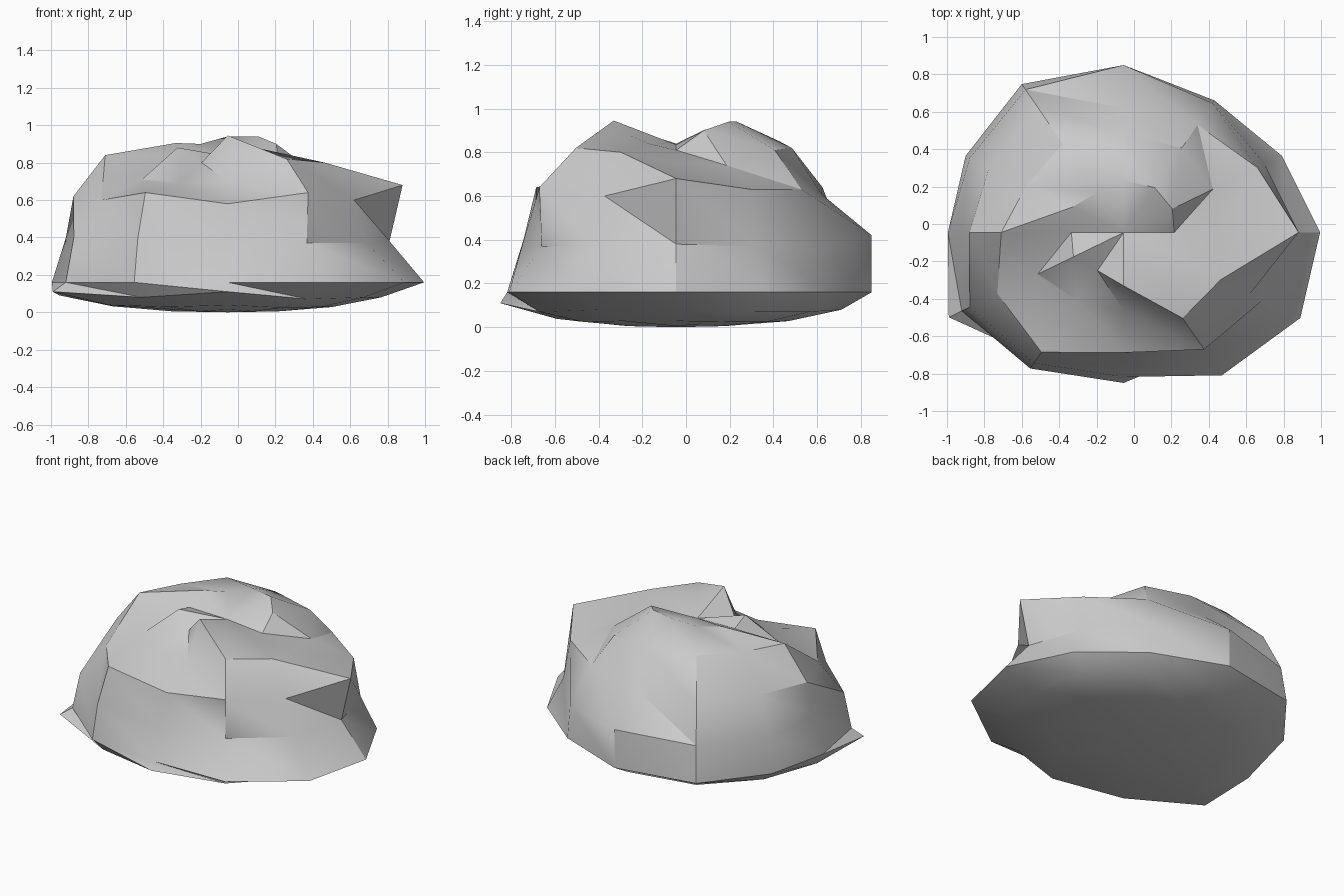
import bpy, bmesh, math

if "Cube" in bpy.data.objects:
    bpy.data.objects.remove(bpy.data.objects["Cube"])

N = 12
CX, CY, SQUASH = -0.055, -0.045, 0.84   # pole position and depth ratio

bm = bmesh.new()


def ring(radii, heights):
    """One irregular 12-sided loop, first point on +x, counter-clockwise."""
    if not isinstance(heights, list):
        heights = [heights] * N
    loop = []
    for i, (r, z) in enumerate(zip(radii, heights)):
        a = math.tau * i / N
        loop.append(bm.verts.new((CX + r * math.cos(a), CY + SQUASH * r * math.sin(a), z)))
    return loop


def bridge(low, high):
    """Triangulated band; diagonals twist the same way all round."""
    for i in range(N):
        j = (i + 1) % N
        bm.faces.new((low[i], low[j], high[i]))
        bm.faces.new((low[j], high[j], high[i]))


# Underside loops
under_r = [.82, .86, .84, .90, .92, .87, .90, 1.08, .92, .958, .86, .84]
under_z = [.08, .07, .07, .08, .08, .08, .09, .11, .08, .11, .07, .08]
rings = [
    ring([r * .33 for r in under_r], [.005 + .01 * (i % 2) for i in range(N)]),
    ring([r * .68 for r in under_r], [z * .35 for z in under_z]),
    ring(under_r, under_z),
]
# Widest rim
rings.append(ring([1.05, .976, .97, 1.065, 1.09, .976, .94, 1.0, 1.0, .92, 1.05, 1.09], .16))
# Wall
rings.append(ring([.865, .87, .95, 1.065, 1.05, .95, .865, .95, .96, .84, .845, .86],
                  [.38, .37, .38, .42, .40, .40, .40, .40, .40, .37, .37, .37]))
# Shoulder
rings.append(ring([.935, .825, .79, .79, .92, .83, .825, .78, .88, .765, .86, .78],
                  [.68, .63, .63, .61, .64, .64, .62, .60, .64, .58, .64, .60]))
# Upper slope
rings.append(ring([.50, .55, .62, .63, .65, .60, .655, .53, .50, .50, .63, .60],
                  [.75, .74, .81, .82, .85, .84, .84, .71, .69, .70, .82, .80]))
# Crest
rings.append(ring([.27, .30, .33, .33, .29, .32, .28, .31, .28, .34, .30, .30],
                  [.81, .90, .94, .94, .90, .905, .84, .88, .80, .945, .88, .84]))

for low, high in zip(rings, rings[1:]):
    bridge(low, high)

# Close both poles with fans
top = bm.verts.new((CX, CY, .835))
bottom = bm.verts.new((CX, CY, 0))
for i in range(N):
    j = (i + 1) % N
    bm.faces.new((rings[-1][i], rings[-1][j], top))
    bm.faces.new((rings[0][j], rings[0][i], bottom))

bmesh.ops.recalc_face_normals(bm, faces=bm.faces)
mesh = bpy.data.meshes.new("boulder")
bm.to_mesh(mesh)
bm.free()
rock = bpy.data.objects.new("boulder", mesh)
bpy.context.collection.objects.link(rock)

# Soft facets with crisp ridges
bpy.context.view_layer.objects.active = rock
rock.select_set(True)
bpy.ops.object.shade_smooth_by_angle(angle=math.radians(30))
